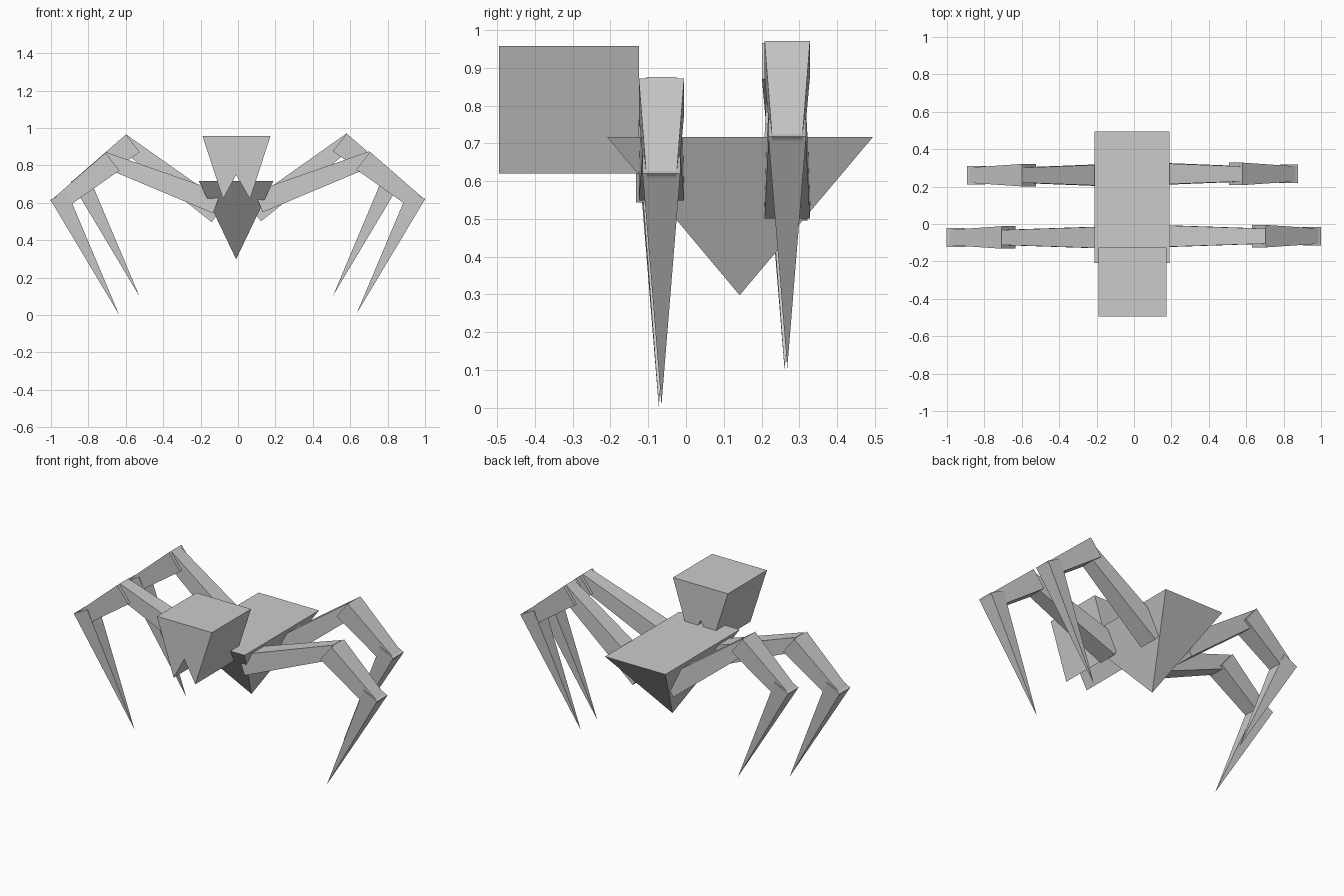
import bpy, bmesh
from mathutils import Vector

if "Cube" in bpy.data.objects:
    bpy.data.objects.remove(bpy.data.objects["Cube"])


def hull(name, points):
    """Flat-faced convex part around a few points."""
    bm = bmesh.new()
    for p in points:
        bm.verts.new(p)
    bmesh.ops.convex_hull(bm, input=bm.verts[:])
    bmesh.ops.dissolve_limit(bm, angle_limit=0.005, verts=bm.verts[:], edges=bm.edges[:])
    bmesh.ops.recalc_face_normals(bm, faces=bm.faces[:])
    me = bpy.data.meshes.new(name)
    bm.to_mesh(me)
    bm.free()
    ob = bpy.data.objects.new(name, me)
    bpy.context.collection.objects.link(ob)
    return ob


def segment(name, a, b, wa, wb, y):
    """Square tapered bar in the xz plane from a to b; wb = 0 gives a spike."""
    a, b = Vector((a[0], y, a[1])), Vector((b[0], y, b[1]))
    side = Vector((0, 1, 0))
    up = (b - a).normalized().cross(side)
    pts = []
    for c, w in ((a, wa), (b, wb)):
        if w == 0:
            pts.append(c)
        else:
            pts += [c + (up * i + side * j) * w / 2 for i in (-1, 1) for j in (-1, 1)]
    return hull(name, pts)


# Body: inverted pyramid
hull("body", [(x, y, 0.717) for x in (-0.21, 0.19) for y in (-0.209, 0.495)]
     + [(-0.01, 0.142, 0.298)])

# Head: extruded profile with two fangs
profile = [(-0.19, 0.958), (-0.08, 0.62), (-0.01, 0.75), (0.064, 0.62), (0.174, 0.958)]
bm = bmesh.new()
face = bm.faces.new([bm.verts.new((x, -0.495, z)) for x, z in profile])
ext = bmesh.ops.extrude_face_region(bm, geom=[face], use_keep_orig=True)
bmesh.ops.translate(bm, vec=(0, 0.37, 0),
                    verts=[v for v in ext["geom"] if isinstance(v, bmesh.types.BMVert)])
bmesh.ops.recalc_face_normals(bm, faces=bm.faces[:])
me = bpy.data.meshes.new("head")
bm.to_mesh(me)
bm.free()
bpy.context.collection.objects.link(bpy.data.objects.new("head", me))

# Legs: upper bar, middle bar and pointed lower spike
# pair: upper start, upper end, offset of middle/lower, y centre, mirror centre
pairs = {
    "front": ((0.111, 0.605), (0.718, 0.838), (0, 0), -0.065, -0.001),
    "back": ((0.096, 0.549), (0.614, 0.939), (-0.117, 0.098), 0.268, -0.009),
}
for pair, (start, knee, (dx, dz), y0, cx) in pairs.items():
    for label, s, drop in (("right", 1, 0.0), ("left", -1, 0.005)):
        y = y0 - (0.007 if s < 0 else 0)

        def at(p, ox=0, oz=0):
            return (cx + s * (p[0] + ox), p[1] + oz - drop)

        segment(f"{pair}_{label}_upper_leg", at(start), at(knee), 0.12, 0.08, y)
        segment(f"{pair}_{label}_middle_leg", at((0.67, 0.825), dx, dz),
                at((0.976, 0.585), dx, dz), 0.12, 0.08, y)
        segment(f"{pair}_{label}_lower_leg", at((0.957, 0.643), dx, dz),
                at((0.635, 0.007), dx, dz), 0.10, 0, y)
